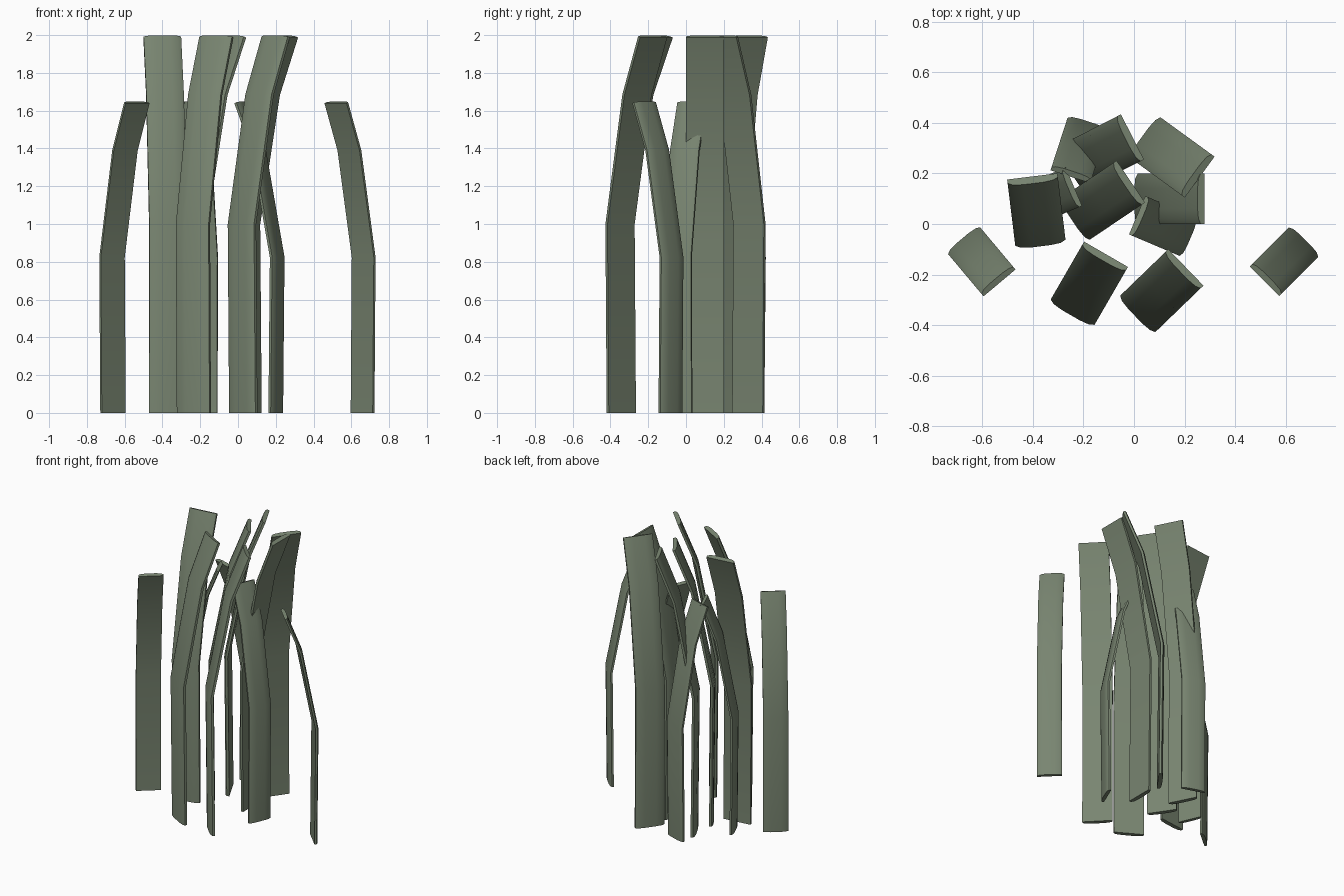
import bpy, bmesh, math
from mathutils import Vector

if "Cube" in bpy.data.objects:
    bpy.data.objects.remove(bpy.data.objects["Cube"])

mat = bpy.data.materials.new("dull_green")
mat.diffuse_color = (0.19, 0.235, 0.165, 1)
mat.use_nodes = True
mat.node_tree.nodes["Principled BSDF"].inputs["Base Color"].default_value = mat.diffuse_color

# side path of the outer face: (lean, height)
PATH = [(0.010, 0.0), (0.0, 1.0), (0.13, 1.69), (0.25, 1.998)]
# cross-section: (across, depth towards the inner face)
SECTION = [(-0.1, 0.03), (-0.1, 0.014), (-0.08, 0.004), (-0.04, 0.0),
           (0.04, 0.0), (0.08, 0.004), (0.1, 0.014), (0.1, 0.03)]
REACH = 0.278


def blade(name, x, y, angle, s):
    """Bent blade; x, y is the middle of its plan, angle its lean direction."""
    a = math.radians(angle)
    lean = Vector((math.cos(a), math.sin(a), 0))
    side = Vector((-lean.y, lean.x, 0))
    up = Vector((0, 0, 1))
    start = Vector((x, y, 0)) - lean * REACH * s / 2
    bm = bmesh.new()
    rings = []
    for i, (o, h) in enumerate(PATH):
        # tilt each ring square to the path, base ring stays level
        p, q = PATH[max(i - 1, 0)], PATH[min(i + 1, len(PATH) - 1)]
        t = math.atan2(q[0] - p[0], q[1] - p[1]) if i else 0
        inward = lean * math.cos(t) - up * math.sin(t)
        rings.append([bm.verts.new(start + (lean * o + up * h + side * u + inward * d) * s)
                      for u, d in SECTION])
    n = len(SECTION)
    for r0, r1 in zip(rings, rings[1:]):
        for k in range(n):
            bm.faces.new((r0[k], r0[(k + 1) % n], r1[(k + 1) % n], r1[k]))
    bm.faces.new(rings[0])
    bm.faces.new(rings[-1])
    bmesh.ops.recalc_face_normals(bm, faces=bm.faces)
    me = bpy.data.meshes.new(name)
    bm.to_mesh(me)
    bm.free()
    me.materials.append(mat)
    ob = bpy.data.objects.new(name, me)
    bpy.context.collection.objects.link(ob)
    bpy.ops.object.select_all(action='DESELECT')
    ob.select_set(True)
    bpy.context.view_layer.objects.active = ob
    bpy.ops.object.shade_smooth_by_angle(angle=math.radians(30))


# tall blades
TALL = [(-0.385, 0.05, 97), (-0.18, -0.24, 60), (0.105, -0.268, 44),
        (-0.128, 0.09, 34), (-0.13, 0.281, 27), (0.147, 0.267, -36), (0.14, 0.1, 0)]
# short blades
SHORT = [(-0.605, -0.145, -50), (0.597, -0.145, -135), (0.118, -0.01, 157),
         (-0.216, 0.296, 252), (-0.343, 0.103, 23)]

for i, (x, y, a) in enumerate(TALL):
    blade(f"tall_blade_{i + 1}", x, y, a, 1.0)
for i, (x, y, a) in enumerate(SHORT):
    blade(f"short_blade_{i + 1}", x, y, a, 0.825)
